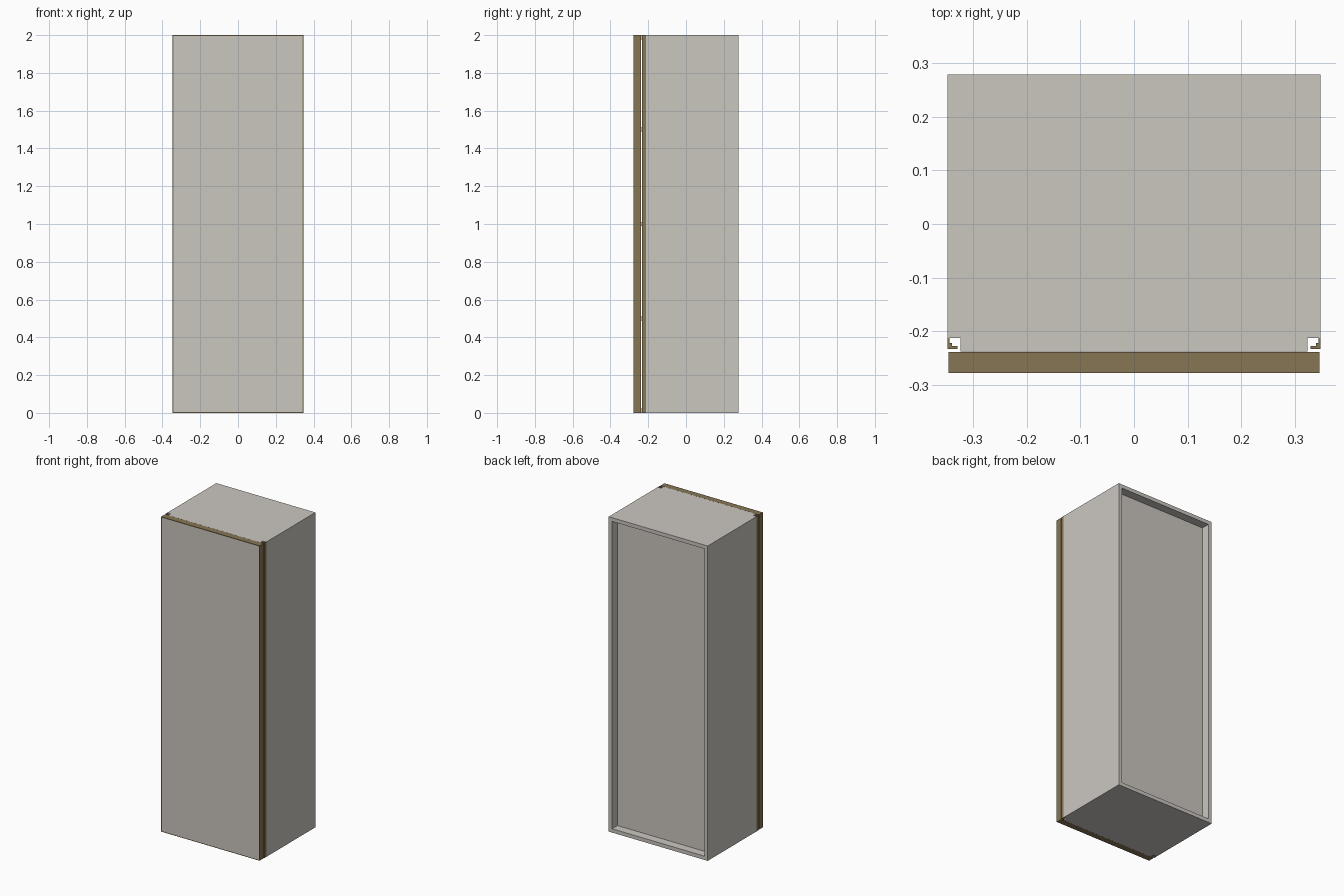
import bpy, bmesh

if "Cube" in bpy.data.objects:
    bpy.data.objects.remove(bpy.data.objects["Cube"])


def material(name, color):
    m = bpy.data.materials.new(name)
    m.diffuse_color = (*color, 1)
    m.use_nodes = True
    m.node_tree.nodes["Principled BSDF"].inputs["Base Color"].default_value = m.diffuse_color
    return m


GREY = material("warm_grey_board", (0.60, 0.57, 0.53))
BROWN = material("brown_edging", (0.24, 0.18, 0.09))


def prism(name, outline, z0, z1, mat):
    """Extrude a plan outline from z0 to z1."""
    bm = bmesh.new()
    face = bm.faces.new([bm.verts.new((x, y, z0)) for x, y in outline])
    ext = bmesh.ops.extrude_face_region(bm, geom=[face])
    for v in ext["geom"]:
        if isinstance(v, bmesh.types.BMVert):
            v.co.z = z1
    bmesh.ops.recalc_face_normals(bm, faces=bm.faces[:])
    mesh = bpy.data.meshes.new(name)
    bm.to_mesh(mesh)
    bm.free()
    mesh.materials.append(mat)
    ob = bpy.data.objects.new(name, mesh)
    bpy.context.collection.objects.link(ob)
    return ob


def box(name, x0, x1, y0, y1, z0, z1, mat):
    return prism(name, [(x0, y0), (x1, y0), (x1, y1), (x0, y1)], z0, z1, mat)


H = 2.0          # height
W = 0.348        # half width
IN = 0.324       # inner half width between the sides
T = 0.024        # board thickness
BACK = 0.279
SHELF_FRONT = -0.238
SIDE_FRONT = -0.213

# Side boards and the hooked grip strips in front of them
hook = [(W, SIDE_FRONT), (W, -0.233), (0.329, -0.233), (0.329, -0.228),
        (0.340, -0.228), (0.340, -0.222), (0.344, -0.222), (0.344, SIDE_FRONT)]
for label, s in (("left", -1), ("right", 1)):
    box(label + "_side", s * IN, s * W, SIDE_FRONT, BACK, 0, H, GREY)
    prism(label + "_grip_strip", [(s * x, y) for x, y in hook], 0, H, BROWN)

# Top, bottom and shelves reach forward to the door
box("bottom_board", -IN, IN, SHELF_FRONT, BACK, 0, T, GREY)
box("top_board", -IN, IN, SHELF_FRONT, BACK, H - T, H, GREY)
for i in range(1, 4):
    z = H * i / 4
    box(f"shelf_{i}", -IN, IN, SHELF_FRONT, 0.215, z - 0.01, z + 0.01, GREY)

# Recessed back panel
box("back_panel", -IN, IN, 0.215, 0.225, T, H - T, GREY)

# Door core with brown edge banding
D, E = 0.346, 0.005
DF, DB = -0.278, -0.2385
box("door", -D + E, D - E, DF, DB, E, H - E, GREY)
for label, s in (("left", -1), ("right", 1)):
    box(f"door_{label}_edging", s * (D - E), s * D, DF, DB, 0, H, BROWN)
for label, z in (("bottom", 0), ("top", H - E)):
    box(f"door_{label}_edging", -D + E, D - E, DF, DB, z, z + E, BROWN)
